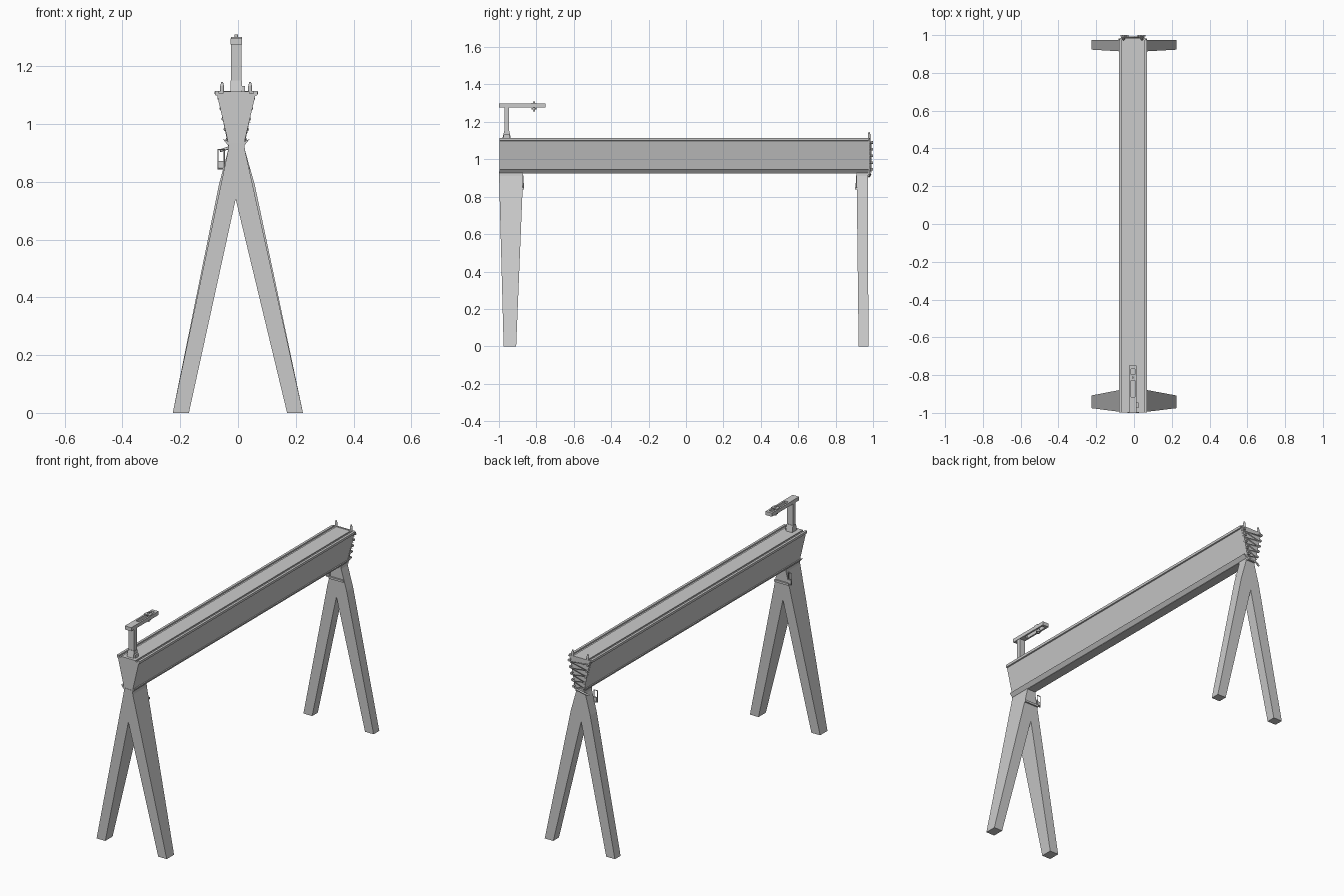
import bpy, bmesh
from mathutils import Vector

if "Cube" in bpy.data.objects:
    bpy.data.objects.remove(bpy.data.objects["Cube"])

CX = -0.006  # centre line of the beam


def mesh_object(name, bm):
    bmesh.ops.recalc_face_normals(bm, faces=bm.faces[:])
    me = bpy.data.meshes.new(name)
    bm.to_mesh(me)
    bm.free()
    ob = bpy.data.objects.new(name, me)
    bpy.context.collection.objects.link(ob)
    return ob


def prism(name, profile, near, far):
    """Extrude an (x, z) profile along y; near and far give y for a height z."""
    bm = bmesh.new()
    a = [bm.verts.new((x, near(z), z)) for x, z in profile]
    b = [bm.verts.new((x, far(z), z)) for x, z in profile]
    bm.faces.new(a)
    bm.faces.new(b[::-1])
    n = len(a)
    for i in range(n):
        j = (i + 1) % n
        bm.faces.new((a[i], b[i], b[j], a[j]))
    return mesh_object(name, bm)


def box(name, lo, hi):
    return prism(name, [(lo[0], lo[2]), (hi[0], lo[2]), (hi[0], hi[2]), (lo[0], hi[2])],
                 lambda z: lo[1], lambda z: hi[1])


def rod(name, p, q, r1, r2=None, sides=10):
    p, q = Vector(p), Vector(q)
    bm = bmesh.new()
    bmesh.ops.create_cone(bm, cap_ends=True, segments=sides, radius1=r1,
                          radius2=r1 if r2 is None else r2, depth=(q - p).length)
    ob = mesh_object(name, bm)
    ob.location = (p + q) / 2
    ob.rotation_mode = 'QUATERNION'
    ob.rotation_quaternion = (q - p).to_track_quat('Z', 'Y')
    for f in ob.data.polygons:
        f.use_smooth = len(f.vertices) == 4
    return ob


def tube(name, pts, r):
    cu = bpy.data.curves.new(name, 'CURVE')
    cu.dimensions = '3D'
    cu.bevel_depth = r
    cu.bevel_resolution = 2
    cu.use_fill_caps = True
    sp = cu.splines.new('POLY')
    sp.points.add(len(pts) - 1)
    for p, c in zip(sp.points, pts):
        p.co = (*c, 1)
    ob = bpy.data.objects.new(name, cu)
    bpy.context.collection.objects.link(ob)
    return ob


def mirrored(half):
    return [(CX + x, z) for x, z in half] + [(CX - x, z) for x, z in reversed(half)]


def ramp(foot, top):
    return lambda z: foot + (top - foot) * min(z / 0.93, 1)


# Tapered beam with rimmed, grooved top
prism("beam", mirrored([(0.027, 0.925), (0.030, 0.945), (0.066, 1.098), (0.073, 1.100),
                        (0.074, 1.114), (0.060, 1.114), (0.060, 1.106), (0.046, 1.106),
                        (0.046, 1.112)]), lambda z: -0.998, lambda z: 0.975)

# Flared strips under the beam
for s, side in ((1, "right"), (-1, "left")):
    prism("lower_trim_" + side, [(CX + s * x, z) for x, z in
          ((0.024, 0.925), (0.030, 0.928), (0.046, 0.948), (0.030, 0.941))],
          lambda z: -0.998, lambda z: 0.975)

# A-frame legs, each fork in one piece
fork = [(-0.033, 0.935), (-0.034, 0.91), (-0.226, 0), (-0.17, 0), (-0.008, 0.74),
        (0.17, 0), (0.225, 0), (0.024, 0.91), (0.022, 0.935)]
prism("front_legs", fork, ramp(-0.975, -1.0), ramp(-0.908, -0.87))
wide = fork[:2] + [(-0.066, 0.79)] + fork[2:7] + [(0.058, 0.79)] + fork[7:]
prism("back_legs", wide, ramp(0.923, 0.912), ramp(0.975, 0.973))

# Cross bars and hanging latch on the inner leg faces
box("front_cross_bar", (-0.052, -0.875, 0.838), (0.040, -0.865, 0.850))
box("back_cross_bar", (-0.052, 0.904, 0.838), (0.040, 0.916, 0.850))
for name, y in (("front_latch", -0.872), ("back_latch", 0.912)):
    tube(name, [(-0.045, y, 0.845), (-0.069, y, 0.845), (-0.069, y, 0.912),
                (-0.048, y, 0.912), (-0.048, y, 0.845)], 0.003)
    box(name + "_block", (-0.067, y - 0.005, 0.85), (-0.050, y + 0.005, 0.872))

# Post with its base and clamp
prism("post", mirrored([(0.018, 1.105), (0.018, 1.28)]), lambda z: -0.970, lambda z: -0.946)
prism("post_base", mirrored([(0.020, 1.105), (0.020, 1.150)]),
      lambda z: -0.983 if z < 1.12 else -0.972, lambda z: -0.935 if z < 1.12 else -0.944)
box("post_base_tab", (0.012, -0.975, 1.11), (0.024, -0.945, 1.132))

# Slotted arm: two rails and two end blocks
for s, side in ((1, "right"), (-1, "left")):
    x = CX + s * 0.0155
    box("arm_rail_" + side, (x - 0.005, -0.92, 1.276), (x + 0.005, -0.765, 1.297))
box("arm_root", (CX - 0.0205, -1.0, 1.276), (CX + 0.0205, -0.915, 1.297))
box("arm_tip", (CX - 0.0205, -0.768, 1.276), (CX + 0.0205, -0.75, 1.297))

# Slider screw in the arm
box("slider_plate", (CX - 0.019, -0.828, 1.297), (CX + 0.019, -0.798, 1.302))
rod("slider_screw", (CX, -0.813, 1.256), (CX, -0.813, 1.31), 0.006)
rod("slider_nut", (CX, -0.813, 1.266), (CX, -0.813, 1.275), 0.014, sides=6)

# End plate
prism("end_plate", mirrored([(0.026, 0.915), (0.067, 1.114)]),
      lambda z: 0.974, lambda z: 0.984)

# Upright rounded pegs on the end plate
for x, side in ((0.042, "right"), (-0.055, "left")):
    rod("upright_peg_" + side, (x, 0.979, 1.09), (x, 0.979, 1.132), 0.007)
    rod("upright_peg_tip_" + side, (x, 0.979, 1.132), (x, 0.979, 1.146), 0.007, 0.003)
    rod("side_pin_" + side, (x, 0.979, 1.108), (CX + (x - CX) * 1.55, 0.979, 1.108), 0.004)

# Hooks and zigzag lacing across the end plate
lace = []
for i in range(5):
    z = 1.09 - i * 0.036
    w = 0.026 + 0.036 * (z - 0.925) / 0.18
    for s in (-1, 1):
        x = CX + s * w
        rod("hook", (x, 0.98, z), (x, 0.996, z), 0.004)
        rod("hook_cap", (x, 0.992, z), (x, 1.0, z), 0.007)
        lace.append((x, 0.989, z - (0.012 if s > 0 else 0)))
tube("lacing", lace, 0.004)

# Release lever under the end plate
tube("release_lever", [(0.01, 0.984, 0.925), (-0.03, 0.986, 0.918), (-0.062, 0.978, 0.908)], 0.005)
